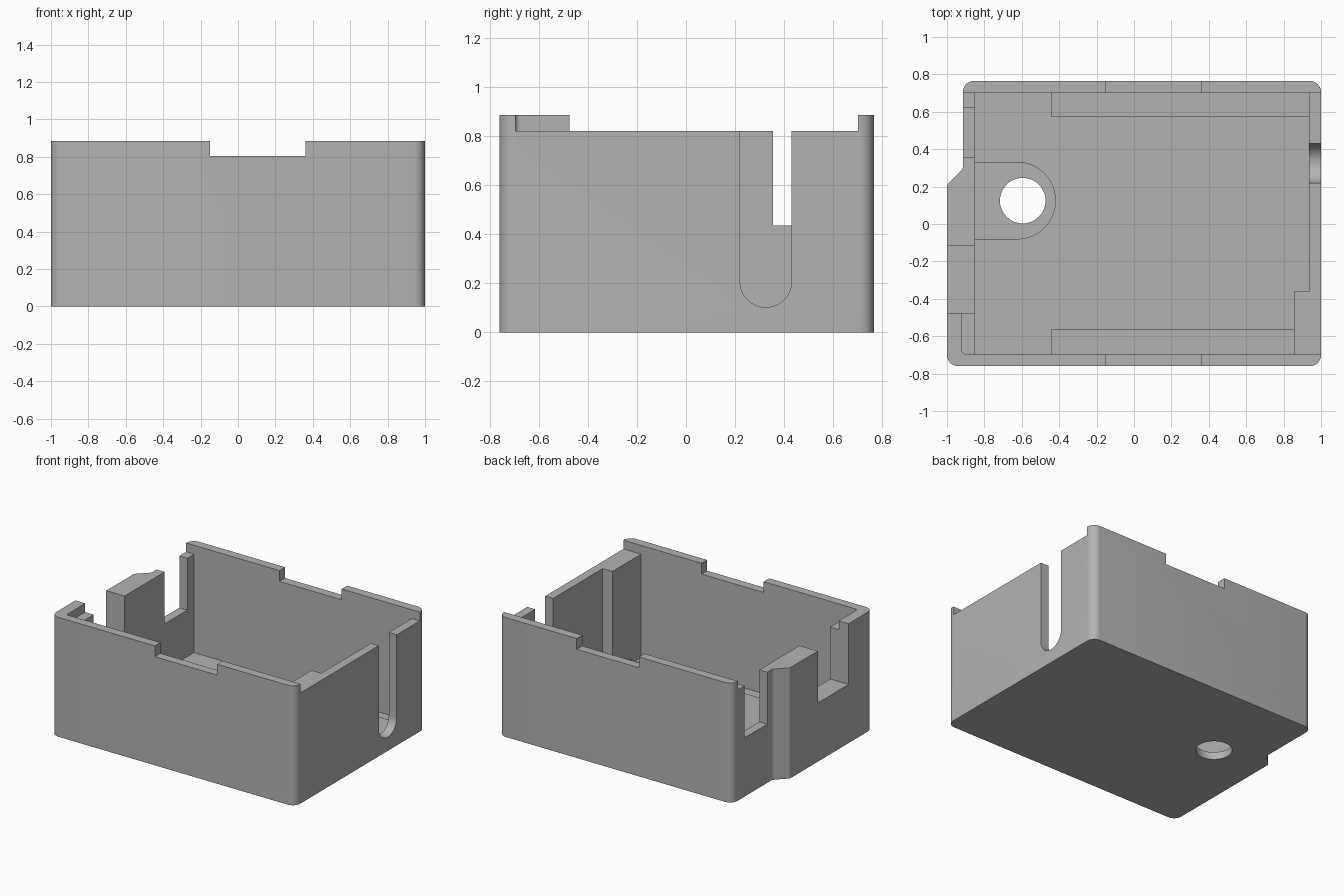
import bpy
import bmesh
import math
from mathutils import Matrix, Vector

default_cube = bpy.data.objects.get("Cube")
if default_cube:
    bpy.data.objects.remove(default_cube, do_unlink=True)

grey = bpy.data.materials.new("plain_grey")
grey.use_nodes = True
colour = (0.45, 0.45, 0.45, 1)
grey.diffuse_color = colour
grey.node_tree.nodes["Principled BSDF"].inputs["Base Color"].default_value = colour


def rounded(corners, steps=8):
    """Outline from (x, y, radius) corners, each rounded by an arc."""
    points = []
    for i, (x, y, r) in enumerate(corners):
        here = Vector((x, y))
        if not r:
            points.append(here)
            continue
        to_prev = (Vector(corners[i - 1][:2]) - here).normalized()
        to_next = (Vector(corners[(i + 1) % len(corners)][:2]) - here).normalized()
        half = to_prev.angle(to_next) / 2
        centre = here + (to_prev + to_next).normalized() * r / math.sin(half)
        start = here + to_prev * r / math.tan(half) - centre
        end = here + to_next * r / math.tan(half) - centre
        sweep = math.atan2(start.cross(end), start.dot(end))
        for k in range(steps + 1):
            points.append(centre + Matrix.Rotation(sweep * k / steps, 2) @ start)
    return points


def prism(name, outline, low, high, axis="Z"):
    """Extrude an outline upwards, or a (y, z) outline along x."""
    bm = bmesh.new()
    place = (lambda p: (p[0], p[1], low)) if axis == "Z" else (lambda p: (low, p[0], p[1]))
    step = (0, 0, high - low) if axis == "Z" else (high - low, 0, 0)
    base = bm.faces.new([bm.verts.new(place(p)) for p in outline])
    grown = bmesh.ops.extrude_face_region(bm, geom=[base], use_keep_orig=True)
    tops = [v for v in grown["geom"] if isinstance(v, bmesh.types.BMVert)]
    bmesh.ops.translate(bm, verts=tops, vec=step)
    bmesh.ops.recalc_face_normals(bm, faces=bm.faces)
    mesh = bpy.data.meshes.new(name)
    bm.to_mesh(mesh)
    bm.free()
    mesh.materials.append(grey)
    obj = bpy.data.objects.new(name, mesh)
    bpy.context.collection.objects.link(obj)
    return obj


def box(name, x0, x1, y0, y1, z0, z1):
    return prism(name, [(x0, y0), (x1, y0), (x1, y1), (x0, y1)], z0, z1)


def arc(cx, cy, r, start, end, steps=24):
    return [(cx + r * math.cos(math.radians(start + (end - start) * k / steps)),
             cy + r * math.sin(math.radians(start + (end - start) * k / steps)))
            for k in range(steps + 1)]


FLOOR, RECESS, RIM, SIDE_TOP, NOTCH = 0.09, 0.055, 0.885, 0.82, 0.435
FRONT, BACK, LEFT, RIGHT = -0.695, 0.70, 0.935, -0.85   # inner wall faces

# Outer shell with rounded corners and a stepped-out side
shell = prism("enclosure_shell", rounded([
    (-1, -0.76, 0.06), (1, -0.76, 0.06), (1, 0.765, 0.06),
    (-0.915, 0.765, 0.06), (-0.915, 0.295, 0.03), (-1, 0.21, 0.03)]), 0, RIM)

cutters = [
    # Main cavity, leaving a thick corner block
    prism("cavity_cutter", [(RIGHT, FRONT), (0.855, FRONT), (0.855, -0.36),
                            (LEFT, -0.36), (LEFT, BACK), (RIGHT, BACK)], FLOOR, 1),
    # Lowered side walls, leaving a corner lip
    prism("side_top_cutter", rounded([
        (-0.92, FRONT, 0.02), (1.1, FRONT, 0), (1.1, BACK, 0),
        (-1.1, BACK, 0), (-1.1, -0.475, 0), (-0.92, -0.475, 0)]), SIDE_TOP, 1),
    # Shallow notch across the front and back rims
    box("rim_notch_cutter", -0.15, 0.36, -1, 1, 0.805, 1),
    # Deep openings in the side wall
    box("rear_opening_cutter", -1.1, -0.8, 0.355, 0.62, NOTCH, 1),
    box("front_opening_cutter", -1.1, -0.8, -0.475, -0.115, NOTCH, 1),
    # Round-bottomed cable slot
    prism("cable_slot_cutter",
          arc(0.325, 0.207, 0.105, 180, 360) + [(0.43, 1), (0.22, 1)], 0.9, 1.1, "X"),
    # Floor recesses along the long walls
    box("back_recess_cutter", -0.44, LEFT, 0.575, BACK, RECESS, 0.2),
    box("front_recess_cutter", -0.44, 0.855, FRONT, -0.565, RECESS, 0.2),
    # Recess and hole in the floor
    prism("hole_recess_cutter", [(RIGHT, -0.08)] + arc(-0.625, 0.125, 0.205, -90, 90)
          + [(RIGHT, 0.33)], RECESS, 0.2),
    prism("floor_hole_cutter", arc(-0.595, 0.125, 0.122, 0, 352.5, 47), -0.1, 0.3),
]

bpy.ops.object.select_all(action="DESELECT")
bpy.context.view_layer.objects.active = shell
shell.select_set(True)
for cutter in cutters:
    cutter.hide_render = True
    cut = shell.modifiers.new(cutter.name, "BOOLEAN")
    cut.operation = "DIFFERENCE"
    cut.solver = "EXACT"
    cut.object = cutter
    bpy.ops.object.modifier_apply(modifier=cut.name)
    bpy.data.objects.remove(cutter, do_unlink=True)

bpy.ops.object.shade_smooth_by_angle(angle=math.radians(30))
